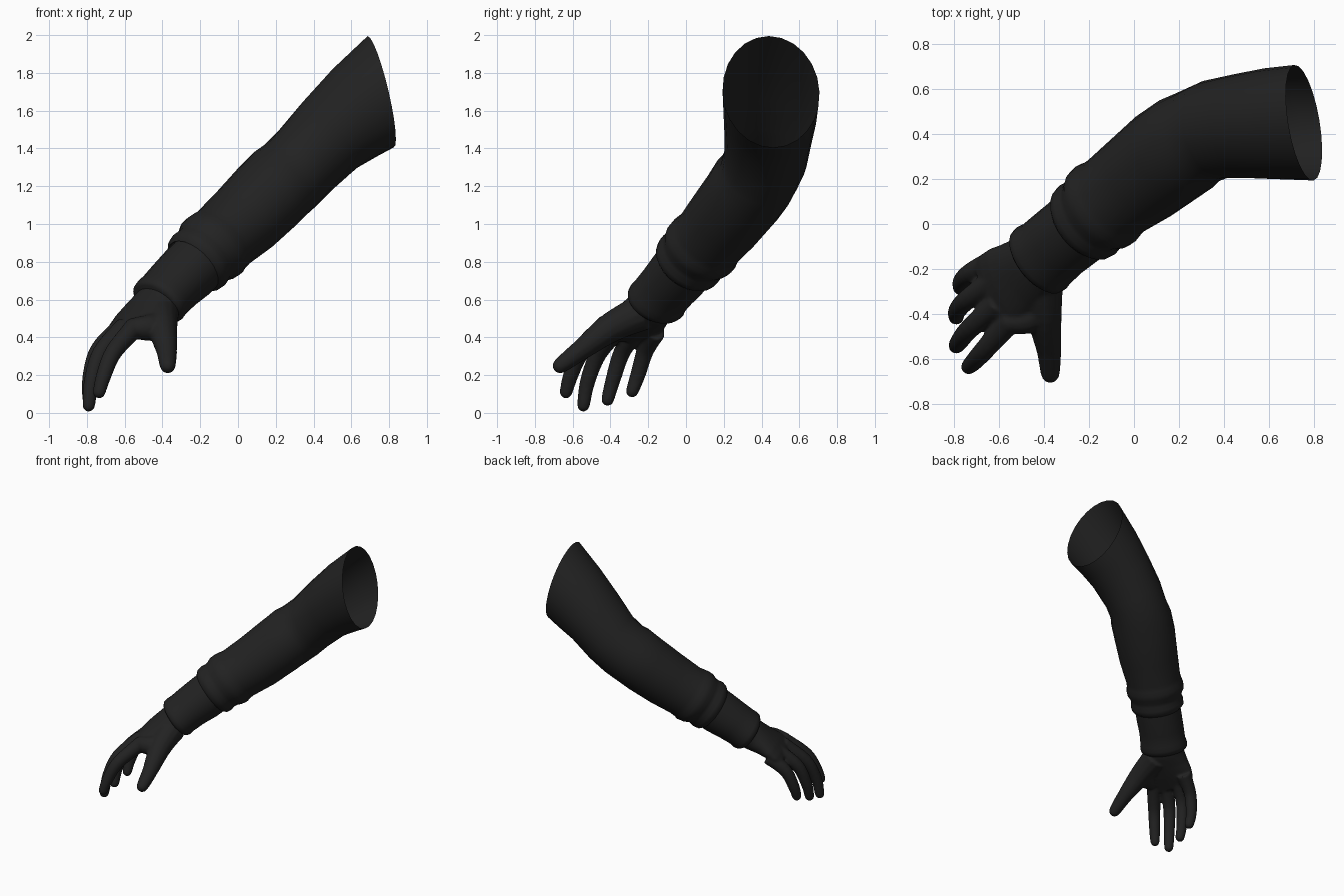
import bpy, bmesh, math
from mathutils import Vector

cube = bpy.data.objects.get("Cube")
if cube:
    bpy.data.objects.remove(cube, do_unlink=True)

black = bpy.data.materials.new("black_cloth")
black.use_nodes = True
COLOUR = (0.016, 0.016, 0.016, 1)
black.diffuse_color = COLOUR
bsdf = black.node_tree.nodes["Principled BSDF"]
bsdf.inputs["Base Color"].default_value = COLOUR
bsdf.inputs["Roughness"].default_value = 0.8


def add_ring(bm, centre, normal, wide, tall, sides):
    """Ellipse across the limb: wide runs level, tall runs upward."""
    n = Vector(normal).normalized()
    side = n.cross(Vector((0, 0, 1))).normalized()
    up = side.cross(n)
    turn = 2 * math.pi / sides
    return [bm.verts.new(Vector(centre) + side * wide * math.cos(i * turn)
                         + up * tall * math.sin(i * turn)) for i in range(sides)]


def loft(bm, rings, sides=24, cap_start=False, cap_end=False):
    loops = [add_ring(bm, *r, sides) for r in rings]
    for a, b in zip(loops, loops[1:]):
        for i in range(sides):
            j = (i + 1) % sides
            bm.faces.new((a[i], a[j], b[j], b[i]))
    if cap_start:
        bm.faces.new(loops[0][::-1])
    if cap_end:
        bm.faces.new(loops[-1])


def finger(bm, points, radii):
    """Round-ended tapering tube along a smoothed path."""
    pts = [Vector(p) for p in points]
    path = []
    for k in range(len(pts) - 1):
        p0, p1, p2 = pts[max(k - 1, 0)], pts[k], pts[k + 1]
        p3 = pts[min(k + 2, len(pts) - 1)]
        for s in range(5):
            t = s / 5
            pos = 0.5 * (2 * p1 + (p2 - p0) * t + (2 * p0 - 5 * p1 + 4 * p2 - p3) * t * t
                         + (3 * p1 - p0 - 3 * p2 + p3) * t ** 3)
            path.append((pos, radii[k] + (radii[k + 1] - radii[k]) * t))
    path.append((pts[-1], radii[-1]))
    rings = []
    for i, (pos, r) in enumerate(path):
        d = path[min(i + 1, len(path) - 1)][0] - path[max(i - 1, 0)][0]
        rings.append((pos, d, r, r))
    d, r = d.normalized(), radii[-1]
    for a in (25, 50, 75):
        a = math.radians(a)
        rings.append((pts[-1] + d * r * math.sin(a), d, r * math.cos(a), r * math.cos(a)))
    loft(bm, rings, 14, True, True)


def finish(name, bm):
    bmesh.ops.recalc_face_normals(bm, faces=bm.faces[:])
    mesh = bpy.data.meshes.new(name)
    bm.to_mesh(mesh)
    bm.free()
    mesh.materials.append(black)
    obj = bpy.data.objects.new(name, mesh)
    bpy.context.collection.objects.link(obj)
    bpy.ops.object.select_all(action="DESELECT")
    obj.select_set(True)
    bpy.context.view_layer.objects.active = obj
    bpy.ops.object.shade_smooth_by_angle(angle=math.radians(50))
    return obj


# Sleeve, open at the shoulder, bent at the elbow, with folds at its hem
FORE = (-0.62, -0.5, -0.6)
bm = bmesh.new()
loft(bm, [
    ((0.755, 0.45, 1.70), (-0.96, -0.16, -0.23), 0.26, 0.303),
    ((0.62, 0.445, 1.59), (-0.85, -0.14, -0.45), 0.25, 0.26),
    ((0.49, 0.435, 1.475), (-0.75, -0.13, -0.62), 0.235, 0.228),
    ((0.36, 0.42, 1.34), (-0.72, -0.18, -0.66), 0.222, 0.212),
    ((0.28, 0.385, 1.26), (-0.69, -0.32, -0.64), 0.217, 0.212),
    ((0.23, 0.355, 1.22), (-0.66, -0.4, -0.62), 0.227, 0.216),
    ((0.15, 0.30, 1.14), FORE, 0.227, 0.212),
    ((0.03, 0.205, 1.02), FORE, 0.216, 0.204),
    ((-0.08, 0.125, 0.925), FORE, 0.201, 0.193),
    ((-0.105, 0.105, 0.905), FORE, 0.204, 0.198),
    ((-0.125, 0.09, 0.885), FORE, 0.212, 0.204),
    ((-0.15, 0.07, 0.865), FORE, 0.210, 0.200),
    ((-0.17, 0.05, 0.845), FORE, 0.192, 0.185),
    ((-0.185, 0.035, 0.83), FORE, 0.188, 0.183),
    ((-0.205, 0.02, 0.81), FORE, 0.196, 0.189),
    ((-0.225, 0.005, 0.79), FORE, 0.192, 0.183),
    ((-0.237, -0.005, 0.778), FORE, 0.172, 0.165),
    ((-0.22, 0.01, 0.795), FORE, 0.155, 0.15),
])
finish("sleeve", bm)

# Glove cuff, flaring to a rolled lip at the wrist
bm = bmesh.new()
loft(bm, [
    ((-0.20, 0.02, 0.81), FORE, 0.168, 0.162),
    ((-0.27, -0.035, 0.74), FORE, 0.168, 0.160),
    ((-0.34, -0.09, 0.675), FORE, 0.166, 0.150),
    ((-0.39, -0.135, 0.622), FORE, 0.168, 0.145),
    ((-0.41, -0.15, 0.60), FORE, 0.175, 0.148),
    ((-0.428, -0.165, 0.585), FORE, 0.172, 0.142),
    ((-0.438, -0.173, 0.575), FORE, 0.155, 0.125),
], cap_end=True)
finish("glove_cuff", bm)

# Hand: palm, four curled fingers and thumb fused into one skin
bm = bmesh.new()
loft(bm, [
    ((-0.40, -0.145, 0.60), FORE, 0.145, 0.115),
    ((-0.45, -0.19, 0.555), FORE, 0.152, 0.108),
    ((-0.51, -0.235, 0.51), (-0.66, -0.4, -0.6), 0.165, 0.092),
    ((-0.57, -0.275, 0.468), (-0.7, -0.3, -0.6), 0.180, 0.075),
    ((-0.62, -0.305, 0.43), (-0.72, -0.25, -0.6), 0.180, 0.055),
    ((-0.65, -0.325, 0.40), (-0.72, -0.25, -0.6), 0.165, 0.036),
], cap_start=True, cap_end=True)
FINGERS = {
    "index": [(-0.55, -0.43, 0.45), (-0.66, -0.555, 0.32), (-0.71, -0.61, 0.2), (-0.735, -0.635, 0.11)],
    "middle": [(-0.60, -0.35, 0.455), (-0.725, -0.46, 0.32), (-0.775, -0.52, 0.17), (-0.79, -0.543, 0.04)],
    "ring": [(-0.62, -0.25, 0.45), (-0.74, -0.335, 0.33), (-0.785, -0.385, 0.18), (-0.79, -0.415, 0.07)],
    "little": [(-0.61, -0.16, 0.43), (-0.72, -0.215, 0.33), (-0.765, -0.255, 0.2), (-0.77, -0.285, 0.115)],
}
for path in FINGERS.values():
    finger(bm, path, (0.055, 0.046, 0.041, 0.034))
finger(bm, [(-0.41, -0.24, 0.53), (-0.40, -0.40, 0.45), (-0.378, -0.56, 0.33),
            (-0.372, -0.665, 0.25)], (0.10, 0.08, 0.055, 0.042))
# web between thumb and index finger
finger(bm, [(-0.42, -0.38, 0.46), (-0.48, -0.42, 0.45), (-0.55, -0.43, 0.45)],
       (0.075, 0.07, 0.055))
hand = finish("hand", bm)
remesh = hand.modifiers.new("fuse", "REMESH")
remesh.mode = "VOXEL"
remesh.voxel_size = 0.009
remesh.use_smooth_shade = True
soften = hand.modifiers.new("soften", "SMOOTH")
soften.factor = 0.5
soften.iterations = 6
